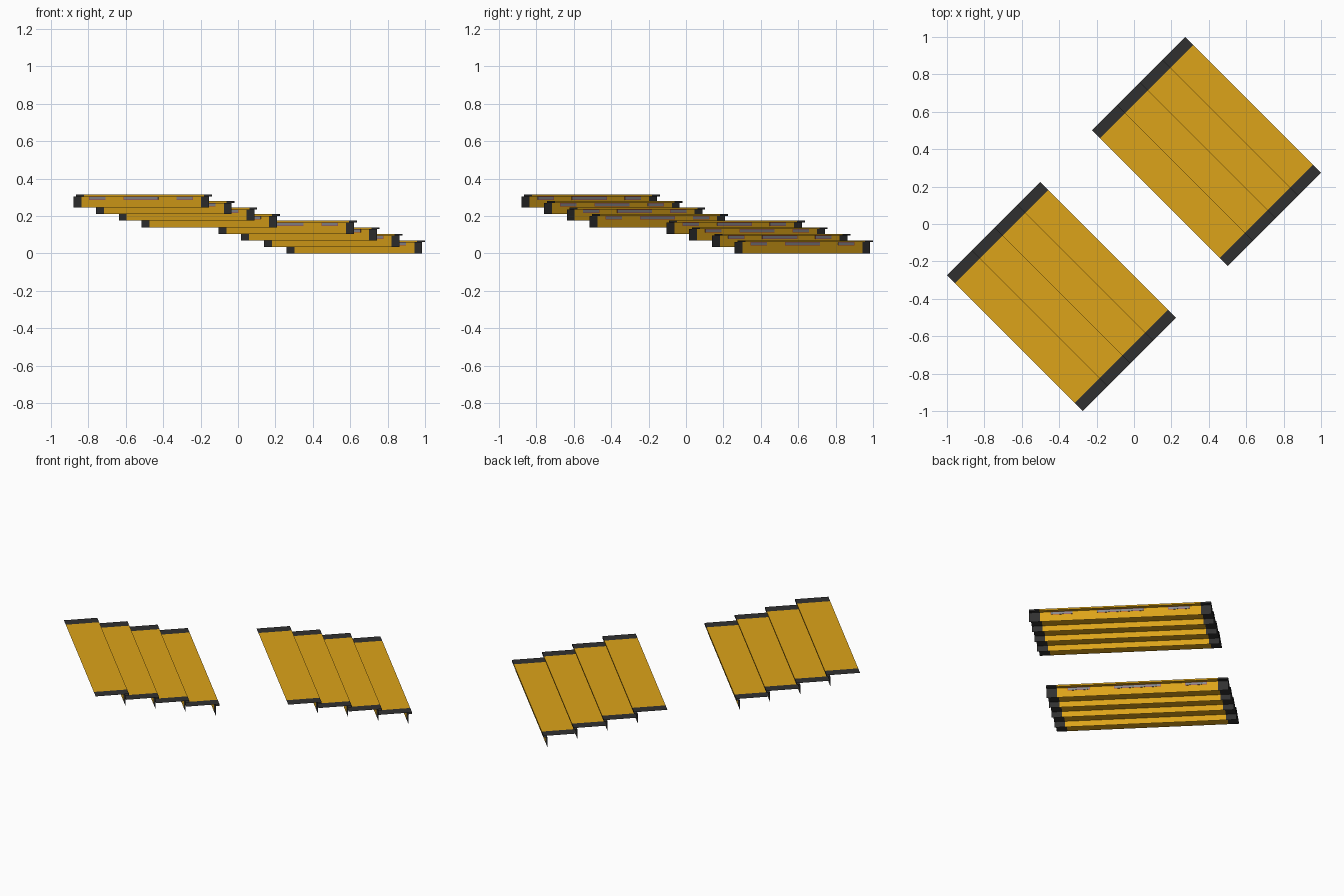
import bpy, bmesh
from math import radians
from mathutils import Matrix

if "Cube" in bpy.data.objects:
    bpy.data.objects.remove(bpy.data.objects["Cube"])

HALF, EDGE = 0.513, 0.06            # half step width, dark end strip
DEPTH, PITCH, RISE = 0.19, 0.1717, 0.035
INSET, LIP, HEIGHT = 0.021, 0.01, 0.07
TURN = Matrix.Rotation(radians(-45), 4, 'Z')   # local x = width, local y = descent


def material(name, rgb):
    m = bpy.data.materials.new(name)
    m.diffuse_color = (*rgb, 1)
    m.use_nodes = True
    m.node_tree.nodes["Principled BSDF"].inputs["Base Color"].default_value = m.diffuse_color
    return m


YELLOW = material("yellow", (0.72, 0.37, 0.01))
DARK = material("dark_edge", (0.03, 0.03, 0.03))
GREY = material("grey_plate", (0.25, 0.25, 0.27))
RED = material("red_rim", (0.40, 0.07, 0.06))


def finish(bm, name, mats):
    bm.transform(TURN @ Matrix.Rotation(radians(0), 4, 'Z'))
    me = bpy.data.meshes.new(name)
    bm.to_mesh(me)
    bm.free()
    for m in mats:
        me.materials.append(m)
    ob = bpy.data.objects.new(name, me)
    bpy.context.collection.objects.link(ob)


def step(name, y, top):
    """Open sheet: tread, nosing lip, riser; dark strips at both ends."""
    front = y + DEPTH
    profile = [(y, top), (front, top), (front, top - LIP),
               (front - INSET, top - LIP), (front - INSET, top - HEIGHT)]
    xs = [-HALF, -HALF + EDGE, HALF - EDGE, HALF]
    bm = bmesh.new()
    rows = [[bm.verts.new((x, *p)) for x in xs] for p in profile]
    for a, b in zip(rows, rows[1:]):
        for i in range(3):
            f = bm.faces.new((a[i], a[i + 1], b[i + 1], b[i]))
            f.material_index = 0 if i == 1 else 1
            f.normal_update()
    bmesh.ops.reverse_faces(bm, faces=bm.faces) if bm.faces[:][0].normal.z < 0 else None
    finish(bm, name, [YELLOW, DARK])


def plates(name, y, top):
    """Three blank plates set through the riser, each with a red rim."""
    bm = bmesh.new()
    for x, w in ((-0.33, 0.12), (0, 0.26), (0.33, 0.12)):
        for grow, thick, idx in ((0.004, 0.002, 1), (0, 0.003, 0)):
            m = (Matrix.Translation((x, y + DEPTH - INSET, top - 0.019))
                 @ Matrix.Diagonal((w + grow, thick, 0.014 + grow, 1)))
            n = len(bm.faces)
            bmesh.ops.create_cube(bm, size=1, matrix=m)
            bm.faces.ensure_lookup_table()
            for f in bm.faces[n:]:
                f.material_index = idx
    finish(bm, name, [GREY, RED])


# two flights of four steps, descending together
for flight, (start, high) in enumerate(((-0.901, 0.315), (0.196, 0.175))):
    for i in range(4):
        y, top = start + i * PITCH, high - i * RISE
        tag = f"{'upper' if flight == 0 else 'lower'}_{i + 1}"
        step("step_" + tag, y, top)
        plates("riser_plates_" + tag, y, top)
